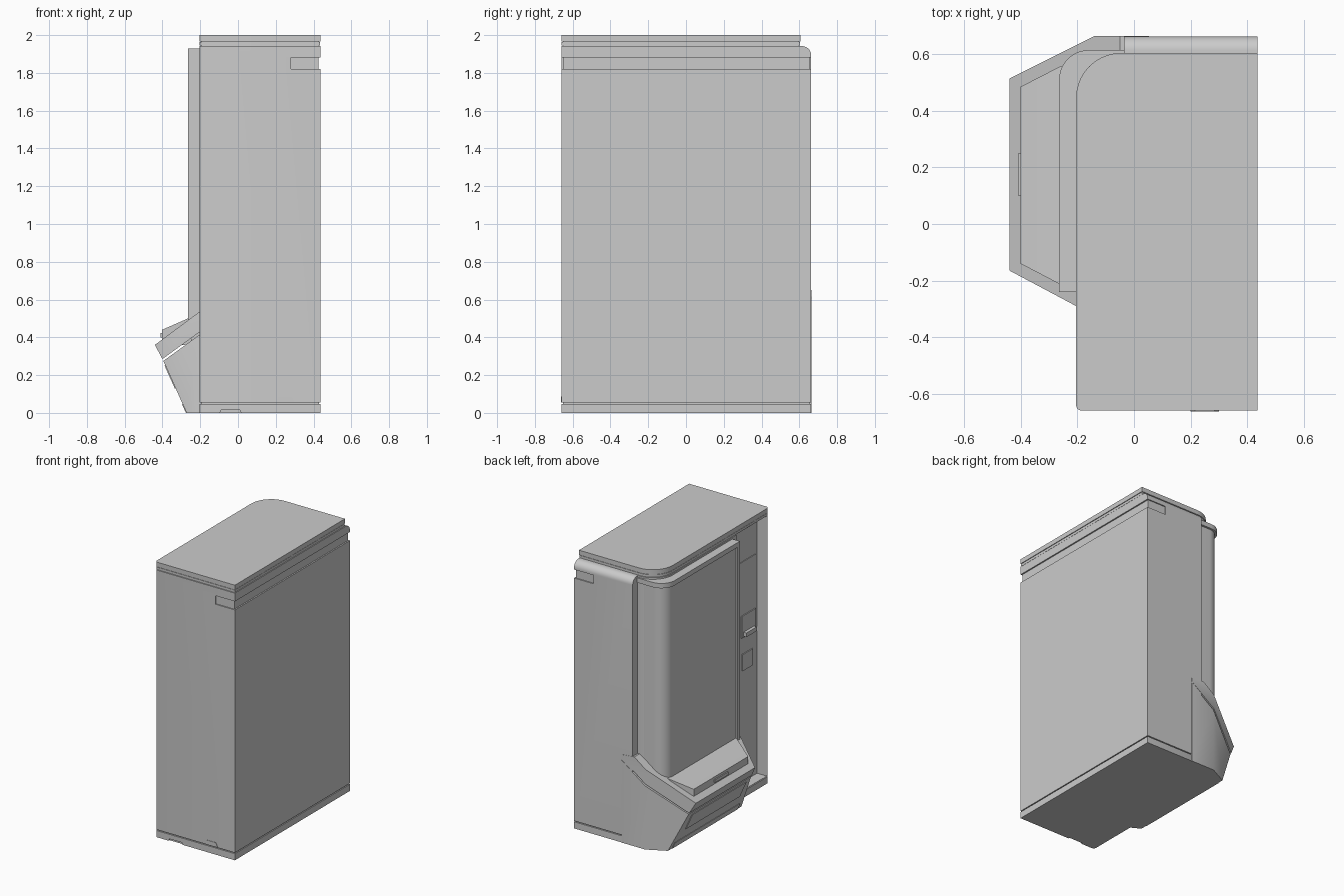
import bpy, bmesh, math
from mathutils import Vector

if "Cube" in bpy.data.objects:
    bpy.data.objects.remove(bpy.data.objects["Cube"])

grey = bpy.data.materials.new("light grey")
grey.diffuse_color = (0.6, 0.6, 0.6, 1)
grey.use_nodes = True
grey.node_tree.nodes["Principled BSDF"].inputs["Base Color"].default_value = grey.diffuse_color


def prism(name, pts, lo, hi, axis="z"):
    """Extrude a 2D outline: xy along z, xz along y, or yz along x."""
    place = {"z": lambda p, h: (p[0], p[1], h),
             "y": lambda p, h: (p[0], h, p[1]),
             "x": lambda p, h: (h, p[0], p[1])}[axis]
    bm = bmesh.new()
    face = bm.faces.new([bm.verts.new(place(p, lo)) for p in pts])
    ext = bmesh.ops.extrude_face_region(bm, geom=[face])
    shift = Vector(place((0, 0), hi - lo))
    bmesh.ops.translate(bm, vec=shift,
                        verts=[v for v in ext["geom"] if isinstance(v, bmesh.types.BMVert)])
    bmesh.ops.recalc_face_normals(bm, faces=bm.faces)
    me = bpy.data.meshes.new(name)
    bm.to_mesh(me)
    bm.free()
    me.materials.append(grey)
    ob = bpy.data.objects.new(name, me)
    bpy.context.collection.objects.link(ob)
    return ob


def box(name, x0, x1, y0, y1, z0, z1):
    return prism(name, [(x0, y0), (x1, y0), (x1, y1), (x0, y1)], z0, z1)


def activate(ob):
    bpy.ops.object.select_all(action="DESELECT")
    ob.select_set(True)
    bpy.context.view_layer.objects.active = ob


def boolean(ob, tool, op):
    """Apply a boolean and remove the tool."""
    activate(ob)
    mod = ob.modifiers.new("cut", "BOOLEAN")
    mod.operation, mod.solver, mod.object = op, "EXACT", tool
    bpy.ops.object.modifier_apply(modifier=mod.name)
    bpy.data.objects.remove(tool)


def arc(cx, cy, r, a0, a1, n=10):
    return [(cx + r * math.cos(math.radians(a0 + (a1 - a0) * i / n)),
             cy + r * math.sin(math.radians(a0 + (a1 - a0) * i / n))) for i in range(n + 1)]


def cabinet_plan(d=0.0):
    """Cabinet outline with one large and one small rounded front corner."""
    return ([(0.437 - d, -0.66 + d), (0.437 - d, 0.605 - d)]
            + arc(-0.045, 0.445, 0.16 - d, 90, 180)
            + arc(-0.185, -0.64, 0.02 - d, 180, 270, 4))


def base_plan(d=0.0):
    return ([(0.437 - d, -0.66 + d), (0.437 - d, 0.663 - d), (-0.14, 0.663 - d), (-0.205 + d, 0.63 - d)]
            + arc(-0.185, -0.64, 0.02 - d, 180, 270, 4))


def window_plan(d=0.0):
    return ([(-0.035, -0.235), (-0.035, 0.615 - d)]
            + arc(-0.16, 0.51, 0.105 - d, 90, 180)
            + [(-0.265 + d, -0.235)])


# Cabinet with recessed control bay
cabinet = prism("cabinet", cabinet_plan(), 0.055, 1.942)
boolean(cabinet, box("bay_cutter", -0.4, -0.12, -0.645, -0.285, 0.0, 2.1), "DIFFERENCE")

# Side post with rounded top edge
post = prism("side_post", [(0.58, 0.055), (0.663, 0.055)] + arc(0.613, 1.892, 0.05, 0, 90)
             + [(0.58, 1.942)], -0.035, 0.437, "x")

# Shallow grip band round the rear
for part in (cabinet, post):
    boolean(part, box("rear_cutter", 0.427, 0.6, -0.8, 0.8, 1.82, 1.882), "DIFFERENCE")
boolean(cabinet, box("grip_cutter", 0.28, 0.6, -0.8, -0.652, 1.82, 1.882), "DIFFERENCE")
boolean(post, box("grip_cutter", 0.28, 0.6, 0.655, 0.8, 1.82, 1.882), "DIFFERENCE")

# Base plinth, seams and top cap
plinth = prism("plinth", base_plan(), 0, 0.048)
boolean(plinth, prism("notch_cutter", [(-0.10, -0.01), (0.02, -0.01), (0.01, 0.015), (-0.09, 0.015)],
                      -0.7, -0.65, "y"), "DIFFERENCE")
seam = prism("plinth_seam", base_plan(0.008), 0.047, 0.056)
boolean(seam, box("seam_cutter", -0.4, -0.12, -0.645, -0.285, 0.05, 0.1), "DIFFERENCE")
prism("cap_lower", cabinet_plan(0.002), 1.945, 1.963)
prism("cap_seam", cabinet_plan(0.008), 1.94, 1.967)
prism("cap_top", cabinet_plan(), 1.966, 2.0)
prism("side_clip", [(0.20, 0.056), (0.30, 0.056), (0.285, 0.088), (0.215, 0.088)], -0.663, -0.65, "y")

# Curved display window with lip and frame
prism("window", window_plan(0.015), 0.35, 1.90)
prism("window_lip", window_plan(), 1.895, 1.93)
box("window_frame", -0.265, -0.15, -0.24, -0.215, 0.4, 1.93)


# Delivery hopper: plan outline intersected with side profile
def hopper_plan(d):
    return [(0.053, 0.665), (-0.14 + d / 2, 0.665), (-0.44 + d, 0.515 - d / 4),
            (-0.44 + d, -0.165 + d / 2), (-0.205, -0.29 + d), (-0.195, -0.29 + d),
            (-0.195, -0.2), (0.053, -0.2)]


hopper = prism("hopper", hopper_plan(0.006), -0.1, 0.8)
boolean(hopper, prism("hopper_profile", [(0.2, 0.0), (-0.272, 0.0), (-0.395, 0.275),
                                         (0.053, 0.6), (0.2, 0.6)], -0.8, 0.8, "y"), "INTERSECT")
collar = prism("hopper_collar", hopper_plan(0), -0.1, 0.9)
boolean(collar, prism("collar_profile", [(0.06, 0.62), (-0.40, 0.285), (-0.44, 0.36),
                                         (-0.05, 0.65), (0.06, 0.64)], -0.8, 0.8, "y"), "INTERSECT")

# Delivery flap and its handle
flap = prism("delivery_flap", [(-0.402, -0.14), (-0.402, 0.485), (-0.26, 0.558),
                               (-0.22, 0.558), (-0.22, -0.235)], 0.2, 0.8)
boolean(flap, prism("flap_profile", [(-0.42, 0.36), (-0.42, 0.432), (-0.265, 0.50),
                                     (-0.2, 0.52), (-0.2, 0.36)], -0.8, 0.8, "y"), "INTERSECT")
box("flap_handle", -0.41, -0.39, 0.10, 0.25, 0.40, 0.422)


# Plates on the sloping hopper front
def slope_plate(name, y0, y1, z0, z1, t):
    x = lambda z: -0.272 - 0.123 * z / 0.275
    prism(name, [(x(z0) - t, z0), (x(z1) - t, z1), (x(z1) + 0.02, z1), (x(z0) + 0.02, z0)], y0, y1, "y")


slope_plate("hopper_panel", -0.14, 0.48, 0.13, 0.25, 0.005)
slope_plate("hopper_kick_plate", -0.2, 0.55, 0.0, 0.048, 0.004)

# Control bay fittings
box("payment_panel", -0.127, -0.11, -0.62, -0.46, 1.10, 1.26)
box("payment_tray", -0.15, -0.11, -0.60, -0.48, 1.11, 1.14)
box("coin_return", -0.127, -0.11, -0.59, -0.47, 0.86, 0.98)
box("bay_trim", -0.125, -0.11, -0.62, -0.44, 1.645, 1.653)

for ob in list(bpy.context.scene.objects):
    activate(ob)
    bpy.ops.object.shade_smooth_by_angle(angle=math.radians(30))
